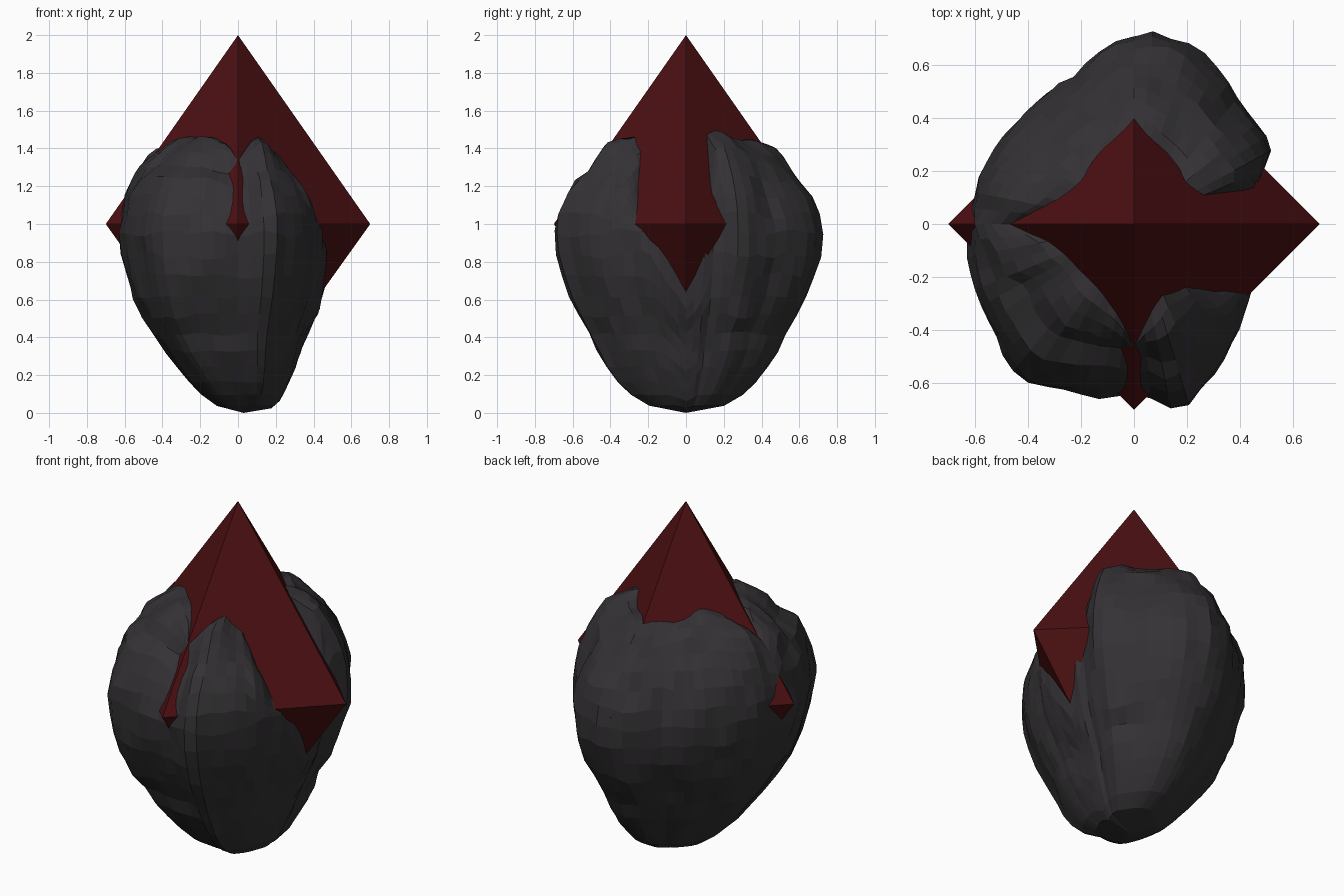
import bpy, bmesh, math
from mathutils import Vector, noise

if "Cube" in bpy.data.objects:
    bpy.data.objects.remove(bpy.data.objects["Cube"])

# angle (deg, from +x), widest radius, height of the broken rim
ROCK = [(0, .49, .68), (9, .50, .79), (14, .50, .92), (18, .49, 1.34), (22, .53, 1.48),
        (29, .60, 1.49), (40, .60, 1.50), (50, .61, 1.46), (62, .67, 1.45), (73, .715, 1.45),
        (84, .72, 1.45), (94, .705, 1.44), (112, .605, 1.44), (138, .58, 1.48), (166, .615, 1.45),
        (180, .62, 1.34), (190, .62, 1.44), (216, .66, 1.47), (234, .73, 1.47), (245, .70, 1.46),
        (262, .64, 1.42), (270, .635, 1.33), (276, .66, 1.40), (284, .735, 1.45), (292, .67, 1.47),
        (310, .58, 1.38), (326, .515, 1.12), (342, .49, .92), (360, .49, .68)]
# height, fraction of the widest radius
BELLY = [(0, .0), (.015, .16), (.06, .29), (.13, .40), (.22, .515), (.32, .63), (.43, .745),
         (.55, .845), (.67, .925), (.80, .985), (.95, 1.0)]
HALF = 0.7


def lerp_table(table, x, col=1):
    for a, b in zip(table, table[1:]):
        if x <= b[0]:
            return a[col] + (b[col] - a[col]) * (x - a[0]) / (b[0] - a[0])
    return table[-1][col]


def crystal_radius(ang, z):
    return HALF * (1 - abs(z - 1)) / (abs(math.cos(ang)) + abs(math.sin(ang)))


def material(name, rgb):
    m = bpy.data.materials.new(name)
    m.diffuse_color = (*rgb, 1)
    m.use_nodes = True
    m.node_tree.nodes["Principled BSDF"].inputs["Base Color"].default_value = m.diffuse_color
    return m


def add_object(name, bm, mat):
    bmesh.ops.recalc_face_normals(bm, faces=bm.faces)
    me = bpy.data.meshes.new(name)
    bm.to_mesh(me)
    bm.free()
    me.materials.append(mat)
    ob = bpy.data.objects.new(name, me)
    bpy.context.collection.objects.link(ob)


# Crystal: a tall octahedron
bm = bmesh.new()
ring = [bm.verts.new((HALF * x, HALF * y, 1)) for x, y in ((1, 0), (0, 1), (-1, 0), (0, -1))]
top, bottom = bm.verts.new((0, 0, 2)), bm.verts.new((0, 0, 0.02))
for i in range(4):
    a, b = ring[i], ring[(i + 1) % 4]
    bm.faces.new((a, b, top))
    bm.faces.new((b, a, bottom))
add_object("crystal", bm, material("dark_red", (.07, .005, .006)))

# Rock shell: columns that swell out and curl in to the crystal at a broken rim
COLS, LOW, UP = 64, 11, 8
bm = bmesh.new()
base = bm.verts.new((.03, 0, 0))
columns = []
for c in range(COLS):
    deg = 360 * c / COLS
    ang = math.radians(deg)
    cs, sn = math.cos(ang), math.sin(ang)
    wide, rim_z = lerp_table(ROCK, deg), lerp_table(ROCK, deg, 2)
    mid_z = min(.95, rim_z - .04)
    path = []
    for i in range(1, LOW + 1):
        z = mid_z * (i / LOW) ** 1.35
        w = wide
        # flat right flank under the overhanging back lobe
        if deg < 50:
            flat = min(wide, .49 / cs)
            w = flat + (wide - flat) * min(1, max(0, (z - .62) / .33))
        path.append((w * lerp_table(BELLY, z), z, .5 + .5 * z))
    mid_r = path[-1][0]
    rim_r = min(mid_r, .93 * crystal_radius(ang, rim_z))
    for i in range(1, UP + 1):
        t = i / UP * math.pi / 2
        r = rim_r + (mid_r - rim_r) * math.cos(t)
        z = mid_z + (rim_z - mid_z) * math.sin(t)
        # flatter shoulders at front and back
        if rim_z > 1.3:
            r -= .055 * sn * sn * math.sin(2 * t) ** 2
        # ledge on the front left lobe
        if 205 < deg < 266 and z > 1.24 and i < UP:
            r -= .06 * (r - rim_r) / (mid_r - rim_r + .01)
        path.append((r, z, 1 - i / UP * .3))
    path.append((rim_r * .8, rim_z - .12, 0))
    col = []
    for r, z, rough in path:
        p = Vector((r * cs, r * sn, z))
        n = noise.noise(p * 4.5) * .02 + noise.noise(p * 11) * .018
        r += n * rough * min(1, z * 3)
        shift = (.06 + .03 * cs) * max(0, 1 - z / .42)
        deep = 1 + .28 * max(0, 1 - z / .42)
        z += noise.noise(p * 8 + Vector((5, 1, 2))) * .04 * min(1, z * 2) * rough
        col.append(bm.verts.new((r * cs + shift, r * sn * deep, max(z, 0))))
    columns.append(col)
for c in range(COLS):
    a, b = columns[c], columns[(c + 1) % COLS]
    bm.faces.new((base, b[0], a[0]))
    for i in range(len(a) - 1):
        bm.faces.new((a[i], b[i], b[i + 1], a[i + 1]))
add_object("rock_shell", bm, material("dark_rock", (.034, .031, .034)))
